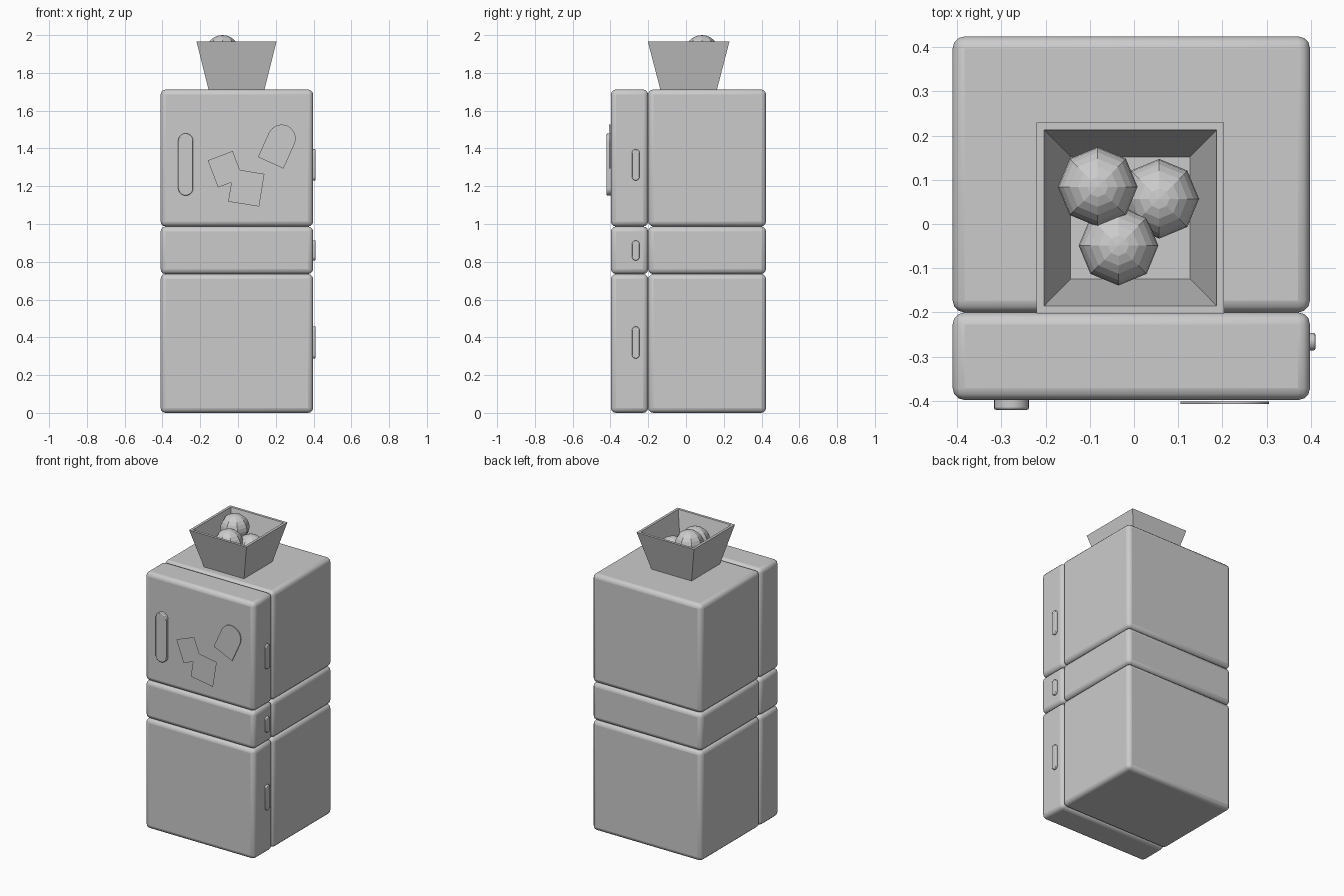
import bpy, bmesh, math
from mathutils import Vector

if "Cube" in bpy.data.objects:
    bpy.data.objects.remove(bpy.data.objects["Cube"])


def finish(name, bm, bevel=0.0, segments=3, smooth=True):
    bmesh.ops.recalc_face_normals(bm, faces=bm.faces[:])
    mesh = bpy.data.meshes.new(name)
    bm.to_mesh(mesh)
    bm.free()
    ob = bpy.data.objects.new(name, mesh)
    bpy.context.collection.objects.link(ob)
    if bevel:
        m = ob.modifiers.new("Bevel", 'BEVEL')
        m.width, m.segments = bevel, segments
        m.limit_method = 'ANGLE'
        m.angle_limit = math.radians(50)
    if smooth:
        bpy.ops.object.select_all(action='DESELECT')
        ob.select_set(True)
        bpy.context.view_layer.objects.active = ob
        bpy.ops.object.shade_smooth_by_angle(angle=math.radians(30))
    return ob


def box(name, lo, hi, bevel):
    lo, hi = Vector(lo), Vector(hi)
    bm = bmesh.new()
    bmesh.ops.create_cube(bm, size=1)
    bmesh.ops.scale(bm, vec=hi - lo, verts=bm.verts)
    bmesh.ops.translate(bm, vec=(lo + hi) / 2, verts=bm.verts)
    return finish(name, bm, bevel)


def slab(name, outline, place, depth, bevel=0.0):
    # Extrude a flat outline; place maps (u, v) to a 3D point
    bm = bmesh.new()
    face = bm.faces.new([bm.verts.new(place(u, v)) for u, v in outline])
    if any(depth):
        ext = bmesh.ops.extrude_face_region(bm, geom=[face], use_keep_orig=True)
        verts = [g for g in ext["geom"] if isinstance(g, bmesh.types.BMVert)]
        bmesh.ops.translate(bm, vec=depth, verts=verts)
    return finish(name, bm, bevel, 2)


def arc(cu, cv, r, a0, a1, n=10):
    return [(cu + r * math.cos(math.radians(a0 + (a1 - a0) * i / n)),
             cv + r * math.sin(math.radians(a0 + (a1 - a0) * i / n)))
            for i in range(n + 1)]


def pill(cu, z0, z1, r):
    return arc(cu, z1 - r, r, 0, 180) + arc(cu, z0 + r, r, 180, 360)


def turned(points, cu, cv, degrees):
    c, s = math.cos(math.radians(degrees)), math.sin(math.radians(degrees))
    return [(cu + u * c - v * s, cv + u * s + v * c) for u, v in points]


# Cabinet sections with their doors
levels = [("lower", 0.0, 0.735), ("middle", 0.735, 0.987), ("upper", 0.987, 1.712)]
for name, z0, z1 in levels:
    box(name + "_cabinet", (-0.41, -0.20, z0), (0.398, 0.424, z1), 0.027)
    box(name + "_door", (-0.41, -0.398, z0), (0.398, -0.20, z1), 0.027)

# Side handles
for name, z0, z1 in [("lower", 0.288, 0.458), ("middle", 0.807, 0.913), ("upper", 1.23, 1.396)]:
    slab(name + "_handle", pill(-0.266, z0, z1, 0.02),
         lambda u, v: (0.385, u, v), (0.025, 0, 0), 0.004)

# Front pill handle
slab("front_handle", pill(-0.277, 1.15, 1.48, 0.04),
     lambda u, v: (u, -0.385, v), (0, -0.035, 0), 0.005)

# Arched door plate
arch = [(-0.074, 0), (0.074, 0)] + arc(0, 0.141, 0.074, 0, 180, 14)
slab("arched_plate", turned(arch, 0.173, 1.324, -24.3),
     lambda u, v: (u, -0.401, v), (0, -0.006, 0))

# Paper notes
for name, w, h, cu, cv, ang, y in [("note_a", 0.141, 0.153, -0.067, 1.29, 20.7, -0.422),
                                   ("note_b", 0.166, 0.175, 0.044, 1.192, -9.2, -0.424)]:
    rect = [(-w / 2, -h / 2), (w / 2, -h / 2), (w / 2, h / 2), (-w / 2, h / 2)]
    slab(name, turned(rect, cu, cv, ang), lambda u, v: (u, y, v), (0, 0, 0))

# Tapered open bin
bm = bmesh.new()
rings = []
for hx, hy, z in [(0.148, 0.15, 1.712), (0.212, 0.216, 1.966),
                  (0.195, 0.199, 1.966), (0.135, 0.138, 1.728)]:
    rings.append([bm.verts.new((-0.008 + sx * hx, 0.014 + sy * hy, z))
                  for sx, sy in ((-1, -1), (1, -1), (1, 1), (-1, 1))])
for a, b in zip(rings, rings[1:]):
    for i in range(4):
        j = (i + 1) % 4
        bm.faces.new((a[i], a[j], b[j], b[i]))
bm.faces.new(rings[0])
bm.faces.new(rings[-1])
finish("bin", bm, smooth=False)

# Fruit in the bin
for i, pos in enumerate([(-0.082, 0.084, 1.91), (-0.035, -0.049, 1.87), (0.057, 0.057, 1.82)]):
    bm = bmesh.new()
    bmesh.ops.create_uvsphere(bm, u_segments=8, v_segments=12, radius=0.09)
    bmesh.ops.translate(bm, vec=pos, verts=bm.verts)
    finish("fruit_%d" % (i + 1), bm, smooth=False)
